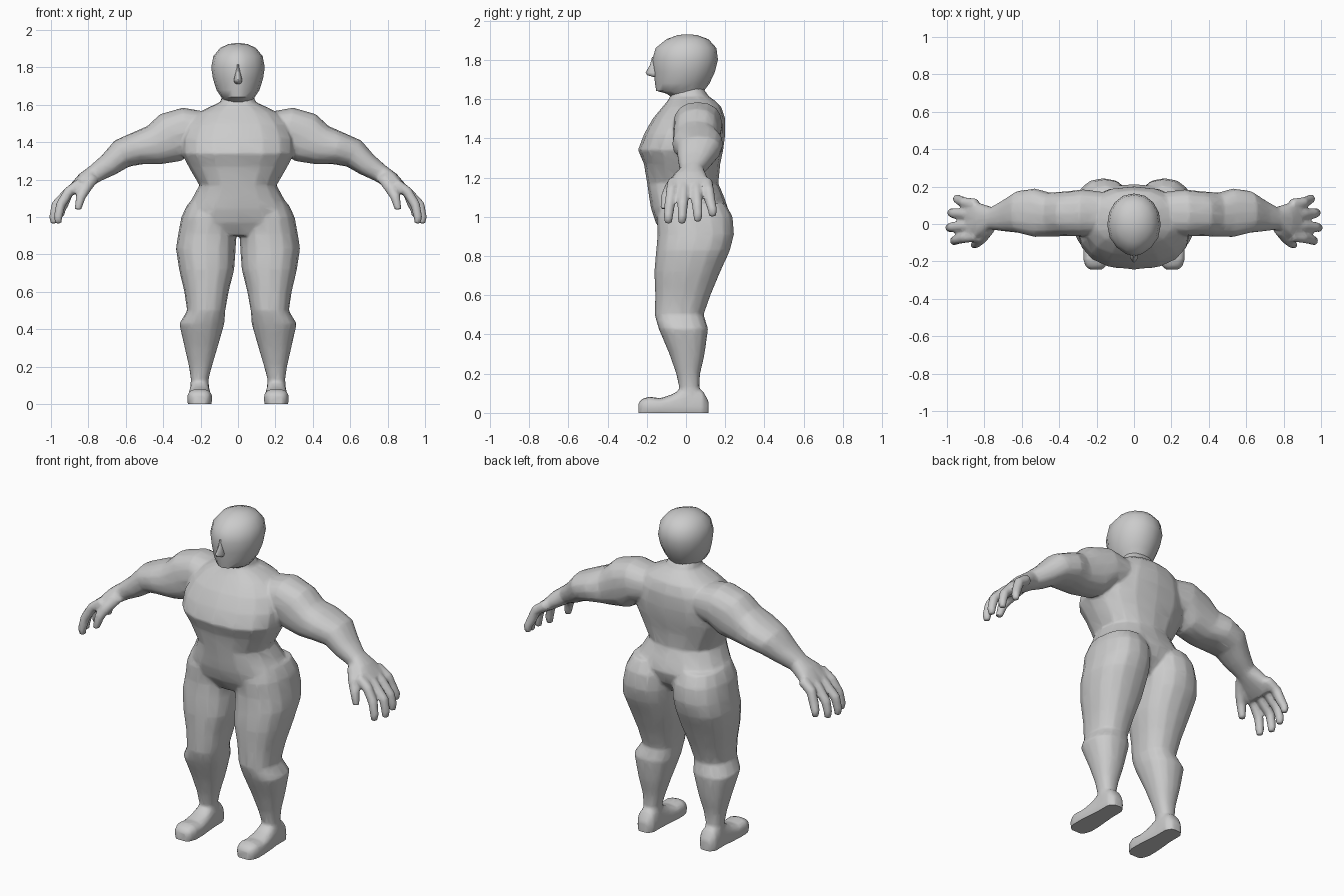
import bpy, bmesh, math
from mathutils import Vector

if "Cube" in bpy.data.objects:
    bpy.data.objects.remove(bpy.data.objects["Cube"])

SIDES = 16


def ring(center, u, v_neg, v_pos, p=0.85, p_neg=None):
    """Rounded section: u across, v_neg / v_pos the two unequal half depths."""
    pts = []
    for i in range(SIDES):
        a = 2 * math.pi * i / SIDES
        c, s = math.cos(a), math.sin(a)
        e = p if s >= 0 or p_neg is None else p_neg
        cu = math.copysign(abs(c) ** e, c)
        sv = abs(s) ** p
        pts.append(center + u * cu + (v_pos if s >= 0 else v_neg) * sv)
    return pts


def loft(bm, rings):
    loops = [[bm.verts.new(q) for q in r] for r in rings]
    for a, b in zip(loops, loops[1:]):
        for i in range(SIDES):
            j = (i + 1) % SIDES
            bm.faces.new((a[i], a[j], b[j], b[i]))
    bm.faces.new(loops[0])
    bm.faces.new(loops[-1])


def column(bm, rows, s=1, p=0.85, p_neg=None):
    """Stack of level sections: (z, x0, x1, y_front, y_back)."""
    out = []
    for z, x0, x1, yf, yb in rows:
        ym = (yf + yb) / 2
        out.append(ring(Vector((s * (x0 + x1) / 2, ym, z)), Vector(((x1 - x0) / 2, 0, 0)),
                        Vector((0, yf - ym, 0)), Vector((0, yb - ym, 0)), p, p_neg))
    loft(bm, out)


def tube(bm, rows, s=1, p=0.85):
    """Limb following a path: (x, y, z, thickness radius, y radius)."""
    out = []
    for i, (x, y, z, rt, ry) in enumerate(rows):
        a, b = rows[max(i - 1, 0)], rows[min(i + 1, len(rows) - 1)]
        d = Vector((b[0] - a[0], 0, b[2] - a[2])).normalized()
        n = Vector((-d.z * s, 0, d.x))
        out.append(ring(Vector((s * x, y, z)), n * rt, Vector((0, -ry, 0)), Vector((0, ry, 0)), p))
    loft(bm, out)


def make_object(bm, name):
    bmesh.ops.recalc_face_normals(bm, faces=bm.faces)
    me = bpy.data.meshes.new(name)
    bm.to_mesh(me)
    bm.free()
    ob = bpy.data.objects.new(name, me)
    bpy.context.collection.objects.link(ob)
    for f in me.polygons:
        f.use_smooth = True
    return ob


body = bmesh.new()

# Torso
torso = [(1.66, .08, -.06, .085), (1.615, .095, -.08, .115), (1.59, .15, -.095, .15), (1.56, .21, -.12, .18),
         (1.50, .265, -.17, .20), (1.42, .30, -.215, .20), (1.34, .302, -.245, .19),
         (1.27, .265, -.215, .175), (1.17, .207, -.198, .165), (1.10, .245, -.188, .195),
         (1.04, .285, -.178, .215), (.97, .29, -.155, .19), (.90, .20, -.11, .13)]
column(body, [(z, -w, w, f, b) for z, w, f, b in torso])

# Leg sections, foot sections, arm path
leg = [(1.07, .03, .27, -.13, .20), (1.0, .008, .303, -.15, .238), (.91, .008, .32, -.145, .245),
       (.83, .012, .332, -.152, .225), (.72, .02, .315, -.162, .175), (.6, .05, .287, -.157, .125),
       (.5, .068, .272, -.16, .09), (.43, .073, .314, -.14, .113), (.3, .11, .285, -.085, .095),
       (.2, .14, .262, -.05, .072), (.13, .158, .252, -.035, .068), (.05, .15, .26, -.03, .09)]
foot = [(.115, .175, .235, .06), (.085, .15, .26, .115), (0, .15, .26, .14), (-.07, .143, .267, .095),
        (-.13, .138, .272, .075), (-.19, .138, .272, .083), (-.225, .15, .26, .07), (-.243, .17, .24, .05)]
arm = [(.15, .06, 1.47, .09, .11), (.27, .06, 1.468, .12, .125), (.36, .055, 1.425, .138, .12),
       (.45, .05, 1.385, .108, .118), (.53, .06, 1.37, .09, .13), (.62, .065, 1.34, .08, .112),
       (.69, .045, 1.28, .063, .085), (.76, .03, 1.235, .05, .06), (.82, .02, 1.195, .046, .09),
       (.885, .02, 1.14, .032, .108)]
# Fingers: base y, tip y, tip x, tip z
fingers = [(-.065, -.09, .96, .965), (-.008, -.02, .985, .965), (.05, .06, .975, .975), (.105, .135, .945, 1.0)]

for s in (1, -1):
    column(body, leg, s)
    loft(body, [ring(Vector((s * (a + b) / 2, y, 0.03)), Vector(((b - a) / 2, 0, 0)),
                     Vector((0, 0, -.06)), Vector((0, 0, h - .03)), .75) for y, a, b, h in foot])
    tube(body, arm, s)
    for yb, yt, x, z in fingers:
        tube(body, [(.84, yb, 1.18, .03, .03), (.905, yb * .7 + yt * .3, 1.135, .028, .029),
                    (x - .012, yb * .3 + yt * .7, 1.065, .026, .027), (x + .002, yt, z + .035, .023, .024),
                    (x, yt, z, .017, .018)], s, 1)
    # Thumb
    tube(body, [(.77, -.02, 1.22, .035, .035), (.81, -.07, 1.165, .033, .034),
                (.84, -.1, 1.11, .027, .027), (.857, -.112, 1.04, .018, .02)], s, 1)

ob = make_object(body, "body")

# Fuse the body parts into one skin
m = ob.modifiers.new("fuse", 'REMESH')
m.mode, m.voxel_size = 'VOXEL', 0.009
m = ob.modifiers.new("soften", 'SMOOTH')
m.factor, m.iterations = 0.5, 4
m = ob.modifiers.new("simplify", 'DECIMATE')
m.ratio = 0.12
bpy.context.view_layer.update()
fused = bpy.data.meshes.new_from_object(ob.evaluated_get(bpy.context.evaluated_depsgraph_get()))
ob.modifiers.clear()
ob.data = fused

# Flat soles
bm = bmesh.new()
bm.from_mesh(fused)
cut = bmesh.ops.bisect_plane(bm, geom=bm.verts[:] + bm.edges[:] + bm.faces[:], plane_co=(0, 0, 0),
                             plane_no=(0, 0, -1), clear_outer=True)
edges = [e for e in cut['geom_cut'] if isinstance(e, bmesh.types.BMEdge)]
bmesh.ops.holes_fill(bm, edges=edges, sides=0)
bm.to_mesh(fused)
bm.free()

# Head, narrowing toward the face
head = bmesh.new()
rows = [(1.60, .075, -.06, .085), (1.628, .08, -.10, .085), (1.642, .09, -.152, .092), (1.68, .115, -.158, .12),
        (1.74, .134, -.165, .148), (1.80, .143, -.172, .163), (1.86, .132, -.155, .155),
        (1.905, .095, -.10, .115), (1.925, .05, -.045, .06), (1.93, .015, -.01, .02)]
column(head, [(z, -w, w, f, b) for z, w, f, b in rows], 1, .95, 1.25)
head_ob = make_object(head, "head")

# Nose
nose = bmesh.new()
column(nose, [(1.815, -.006, .006, -.173, -.14), (1.775, -.012, .012, -.183, -.14),
              (1.735, -.022, .022, -.206, -.13), (1.722, -.02, .02, -.198, -.13),
              (1.712, -.014, .014, -.165, -.13)], 1, 1, 1.4)
nose_ob = make_object(nose, "nose")

for o in (ob, head_ob, nose_ob):
    bpy.ops.object.select_all(action='DESELECT')
    o.select_set(True)
    bpy.context.view_layer.objects.active = o
    bpy.ops.object.shade_smooth_by_angle(angle=math.radians(50))
